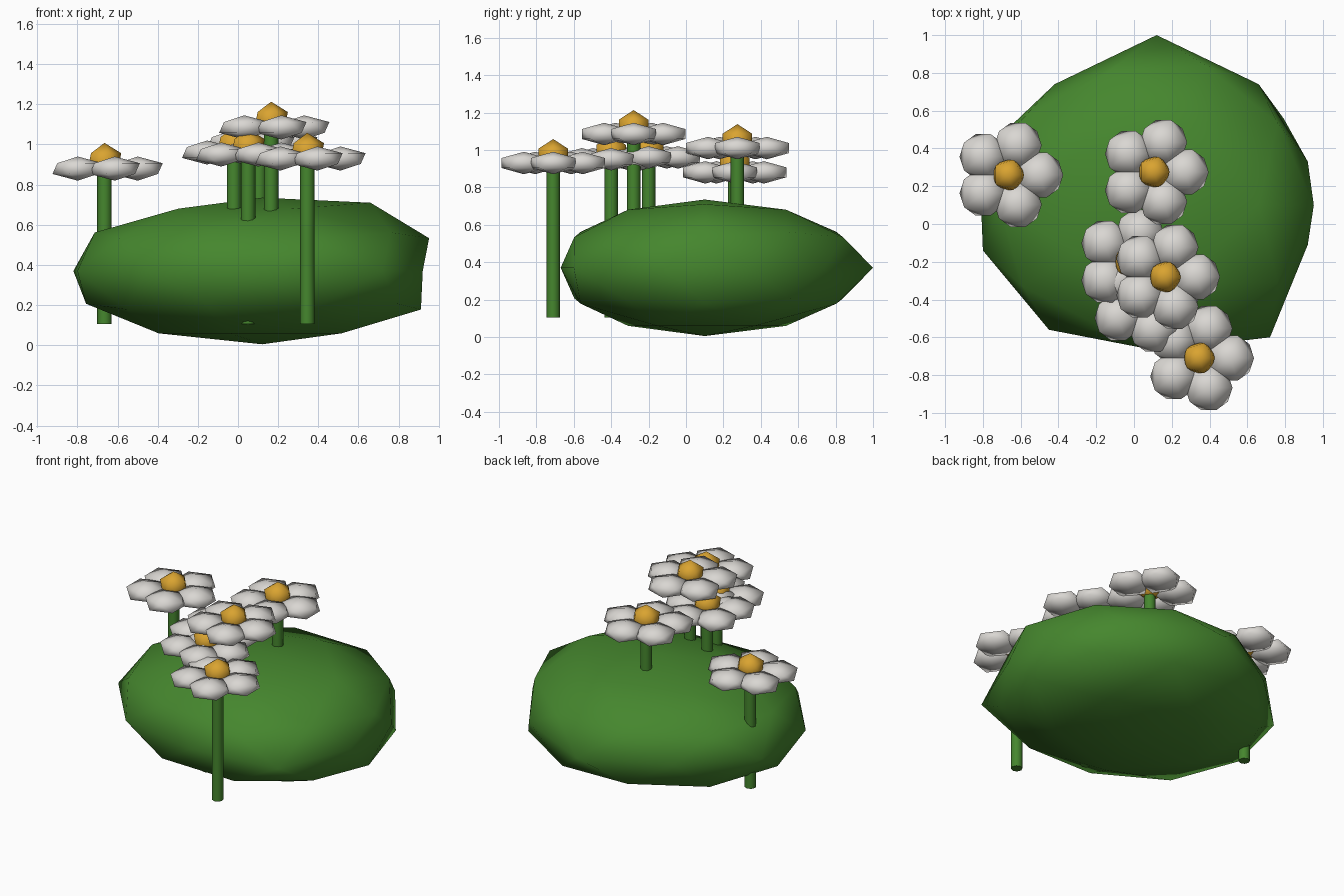
import bpy, math
from mathutils import Vector

default = bpy.data.objects.get("Cube")
if default:
    bpy.data.objects.remove(default, do_unlink=True)


def make_material(name, rgb):
    mat = bpy.data.materials.new(name)
    mat.use_nodes = True
    mat.diffuse_color = (*rgb, 1)
    mat.node_tree.nodes["Principled BSDF"].inputs["Base Color"].default_value = (*rgb, 1)
    return mat


green = make_material("leaf green", (0.06, 0.24, 0.027))
white = make_material("petal white", (0.70, 0.68, 0.65))
gold = make_material("pollen gold", (0.70, 0.37, 0.03))


def finish(name, mat):
    obj = bpy.context.object
    obj.name = name
    obj.data.materials.append(mat)
    bpy.ops.object.shade_smooth()
    return obj


def ball(name, mat, centre, scale, detail=1):
    bpy.ops.mesh.primitive_ico_sphere_add(subdivisions=detail, radius=1, location=centre)
    obj = finish(name, mat)
    for v in obj.data.vertices:
        v.co = v.co * Vector(scale)
    return obj


# Bush: a coarse ball, wider on some sides, with an uneven waist
bush = ball("bush", green, (0.12, 0.10, 0.37), (1, 1, 0.365), detail=2)
waist = [(0.80, 0.23), (0.54, 0.64), (0, 0.90), (-0.54, 0.64), (-0.94, 0.26),
         (-0.92, -0.24), (-0.57, -0.66), (0, -0.77), (0.60, -0.70), (0.80, -0.21)]
for v in bush.data.vertices:
    if abs(v.co.z) < 0.01:
        angle = math.degrees(math.atan2(v.co.y, v.co.x))
        v.co.x, v.co.y = waist[round((angle - 18) / 36) % 10]
    else:
        v.co.x *= 0.93 if v.co.x > 0 else 0.98
        v.co.y *= 0.87 if v.co.y > 0 else 0.82
        if v.co.z > 0.3 and v.co.x > 0.4:  # raised shoulder
            v.co.x, v.co.z = 0.54, 0.34


# Flowers: stem, five petals and a centre
def flower(name, x, y, z, petals=5, reach=0.165, foot=0.105):
    bpy.ops.mesh.primitive_cylinder_add(vertices=8, radius=0.036, depth=z - foot,
                                        location=(x, y, (z + foot) / 2))
    finish(name + "_stem", green)
    bpy.ops.object.shade_smooth_by_angle(angle=math.radians(50))
    for i in range(petals):
        a = math.tau * i / petals
        ball(f"{name}_petal_{i + 1}", white,
             (x + reach * math.cos(a), y + reach * math.sin(a), z), (0.14, 0.14, 0.06))
    ball(name + "_centre", gold, (x, y, z + 0.035), (0.093, 0.093, 0.093))


flower("right_flower", -0.665, 0.26, 0.88)
flower("back_flower", 0.105, 0.275, 1.01)
flower("tall_flower", 0.165, -0.28, 1.085)
flower("front_flower", 0.345, -0.71, 0.93)
flower("low_flower", -0.02, -0.20, 0.96)
flower("middle_flower", 0.05, -0.40, 0.95)
